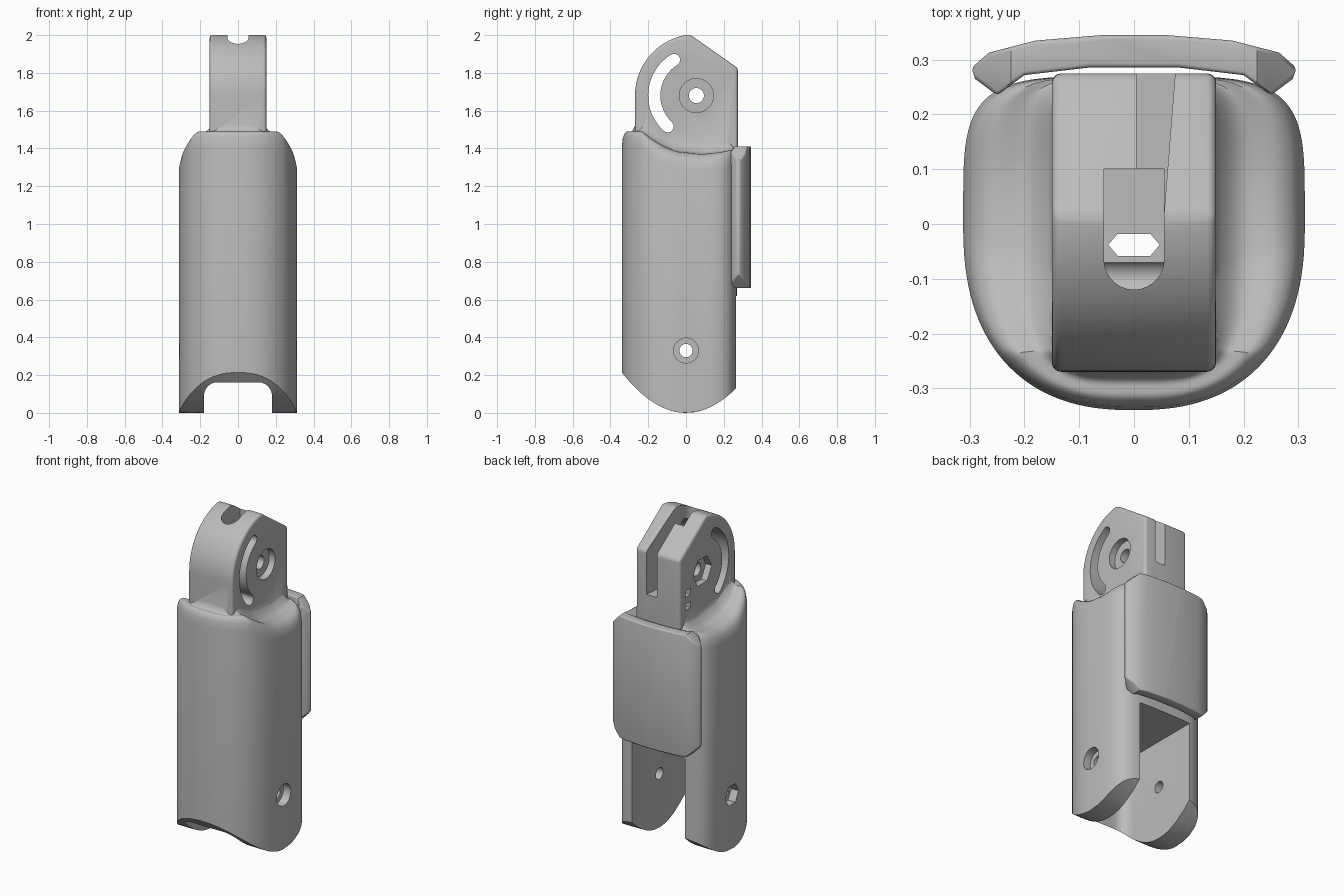
import bpy, bmesh
from math import sin, cos, pi, radians, copysign

cube = bpy.data.objects.get("Cube")
if cube:
    bpy.data.objects.remove(cube, do_unlink=True)

grey = bpy.data.materials.new("plain_grey")
grey.use_nodes = True
tone = (0.5, 0.5, 0.5, 1)
grey.diffuse_color = tone
grey.node_tree.nodes["Principled BSDF"].inputs["Base Color"].default_value = tone

PIVOT = (0.055, 1.68)   # y, z of the joint axis
PIN = (0, 0.33)         # y, z of the lower pin


def finish(name, bm):
    bmesh.ops.recalc_face_normals(bm, faces=bm.faces)
    mesh = bpy.data.meshes.new(name)
    bm.to_mesh(mesh)
    bm.free()
    mesh.materials.append(grey)
    ob = bpy.data.objects.new(name, mesh)
    bpy.context.collection.objects.link(ob)
    return ob


def prism(name, pts, axis, lo, hi):
    """Extrude a flat outline along the named axis."""
    place = {"x": lambda p, d: (d, *p), "y": lambda p, d: (p[0], d, p[1]),
             "z": lambda p, d: (*p, d)}[axis]
    bm = bmesh.new()
    a, b = ([bm.verts.new(place(p, d)) for p in pts] for d in (lo, hi))
    bm.faces.new(a)
    bm.faces.new(b)
    for i in range(len(pts)):
        j = (i + 1) % len(pts)
        bm.faces.new((a[i], a[j], b[j], b[i]))
    return finish(name, bm)


def arc(centre, r, a0, a1, n):
    return [(centre[0] + r * cos(radians(a0 + (a1 - a0) * i / n)),
             centre[1] + r * sin(radians(a0 + (a1 - a0) * i / n))) for i in range(n + 1)]


def circle(centre, r, n=40):
    return arc(centre, r, 0, 360, n)[:-1]


def box(name, x0, x1, y0, y1, z0, z1):
    return prism(name, [(x0, y0), (x1, y0), (x1, y1), (x0, y1)], "z", z0, z1)


def apply(ob, kind, **settings):
    mod = ob.modifiers.new(kind.lower(), kind)
    for key, value in settings.items():
        setattr(mod, key, value)
    bpy.ops.object.select_all(action="DESELECT")
    bpy.context.view_layer.objects.active = ob
    ob.select_set(True)
    bpy.ops.object.modifier_apply(modifier=mod.name)


def combine(ob, other, operation="DIFFERENCE"):
    apply(ob, "BOOLEAN", object=other, operation=operation, solver="EXACT")
    bpy.data.objects.remove(other, do_unlink=True)


def smooth(ob, angle):
    bpy.ops.object.select_all(action="DESELECT")
    bpy.context.view_layer.objects.active = ob
    ob.select_set(True)
    bpy.ops.object.shade_smooth_by_angle(angle=radians(angle))


# Body: a straight sleeve with a curved foot and a dished shoulder
def section(a, wx, front, back, n_front, n_back):
    n = n_back if sin(a) > 0 else n_front
    power = lambda v: copysign(abs(v) ** (2 / n), v)
    return wx * power(cos(a)), (back if sin(a) > 0 else front) * power(sin(a))


def foot(y):
    return 1.85 * y * y


def shoulder(y):
    return min(1.37 + (1.5 if y < 0.05 else 0.6) * (y - 0.05) ** 2, 1.49)


N = 128
angles = [2 * pi * (i + 0.5) / N for i in range(N)]
outer = [section(a, 0.312, 0.34, 0.27, 2.4, 4.5) for a in angles]
inner = [section(a, 0.145, 0.262, 0.262, 6, 8) for a in angles]
rings = []
for s in (0.3, 0.6, 0.85, 1):
    rings.append([(x * s, y * s, foot(y * s)) for x, y in outer])
for k in range(15):
    t = k / 14
    edge = min(t / 0.4, 1)
    lift = -0.08 * (1 - (1 - (1 - edge) ** 2) ** 0.5) + 0.06 * max(0, (t - 0.6) / 0.4) ** 2
    ring = []
    for (x, y), (u, v) in zip(outer, inner):
        px, py = x + (u - x) * t, y + (v - y) * t
        ring.append((px, py, shoulder(py) + lift))
    rings.append(ring)

bm = bmesh.new()
rows = [[bm.verts.new(p) for p in ring] for ring in rings]
for low, high in zip(rows, rows[1:]):
    for i in range(N):
        j = (i + 1) % N
        bm.faces.new((low[i], low[j], high[j], high[i]))
for row, z in ((rows[0], 0), (rows[-1], 1.4)):
    hub = bm.verts.new((0, 0, z))
    for i in range(N):
        bm.faces.new((row[i], row[(i + 1) % N], hub))
body = finish("finger_body", bm)

# Knuckle head, rounded at the edges
head = prism("knuckle_head", [(0.275, 1.2), (0.275, 1.825)] + arc(PIVOT, 0.325, 96, 180, 28)
             + [(-0.27, 1.2)], "x", -0.15, 0.15)
apply(head, "BEVEL", width=0.035, segments=4, limit_method="ANGLE", angle_limit=radians(40))
combine(body, head, "UNION")

# Open cavity between the two lower cheeks
cavity = prism("cavity", [(-0.18, 0.4), *arc((-0.11, -0.225), 0.07, 180, 270, 6),
                          *arc((0.11, -0.225), 0.07, 270, 360, 6), (0.18, 0.4)], "z", -0.1, 0.62)
combine(body, cavity)

# Tendon passage down through the head, and the channel at the back
passage = prism("passage", arc((0, -0.065), 0.055, 180, 360, 14) + [(0.055, 0.1), (-0.055, 0.1)],
                "z", 1.5, 2.2)
combine(body, passage)
combine(body, prism("tendon_hole", [(-0.047, -0.038), (-0.03, -0.058), (0.03, -0.058),
                                    (0.047, -0.038), (0.03, -0.018), (-0.03, -0.018)], "z", 0.5, 1.6))
combine(body, prism("rear_channel", [(0.005, 0.02), (0.055, 0.02), (0.085, 0.4), (0.005, 0.4)],
                    "z", 1.56, 2.2))

# Curved travel slot around the joint
slot = arc(PIVOT, 0.255, 122, 227, 24)
slot += arc((PIVOT[0] + 0.223 * cos(radians(227)), PIVOT[1] + 0.223 * sin(radians(227))),
            0.032, 227, 407, 8)[1:-1]
slot += arc(PIVOT, 0.191, 227, 122, 24)
slot += arc((PIVOT[0] + 0.223 * cos(radians(122)), PIVOT[1] + 0.223 * sin(radians(122))),
            0.032, 302, 482, 8)[1:-1]
combine(body, prism("travel_slot", slot, "x", -0.3, 0.3))

# Joint hole and lower pin hole, with round recesses on one side and hexagons on the other
for centre, hole, wide, seat, depth in ((PIVOT, 0.04, 0.09, 0.15, 0.04), (PIN, 0.035, 0.066, 0.312, 0.05)):
    combine(body, prism("through_hole", circle(centre, hole), "x", -0.5, 0.5))
    combine(body, prism("round_recess", circle(centre, wide), "x", seat - depth, 0.5))
    combine(body, prism("hex_recess", circle(centre, wide, 6), "x", -0.5, depth - seat))

# Small latch pockets below the joint
for z in (1.5, 1.58):
    combine(body, box("latch_pocket", -0.2, -0.11, 0.17, 0.22, z, z + 0.04))
smooth(body, 32)

# Back pad: a bowed plate with clipped corners
half = [(0.06, 0.345), (0.18, 0.335), (0.265, 0.313), (0.297, 0.285), (0.29, 0.265),
        (0.25, 0.235), (0.2, 0.272), (0.08, 0.286)]
pad = prism("back_pad", half + [(-x, y) for x, y in reversed(half)], "z", 0.66, 1.41)
c, w, lo, hi = 0.075, 0.3, 0.66, 1.41
clip = prism("corner_clip", [(-w, lo + c), (c - w, lo), (w - c, lo), (w, lo + c),
                             (w, hi - c), (w - c, hi), (c - w, hi), (-w, hi - c)], "y", 0.1, 0.5)
combine(pad, clip, "INTERSECT")
apply(pad, "BEVEL", width=0.016, segments=3, limit_method="ANGLE", angle_limit=radians(50))
smooth(pad, 35)
